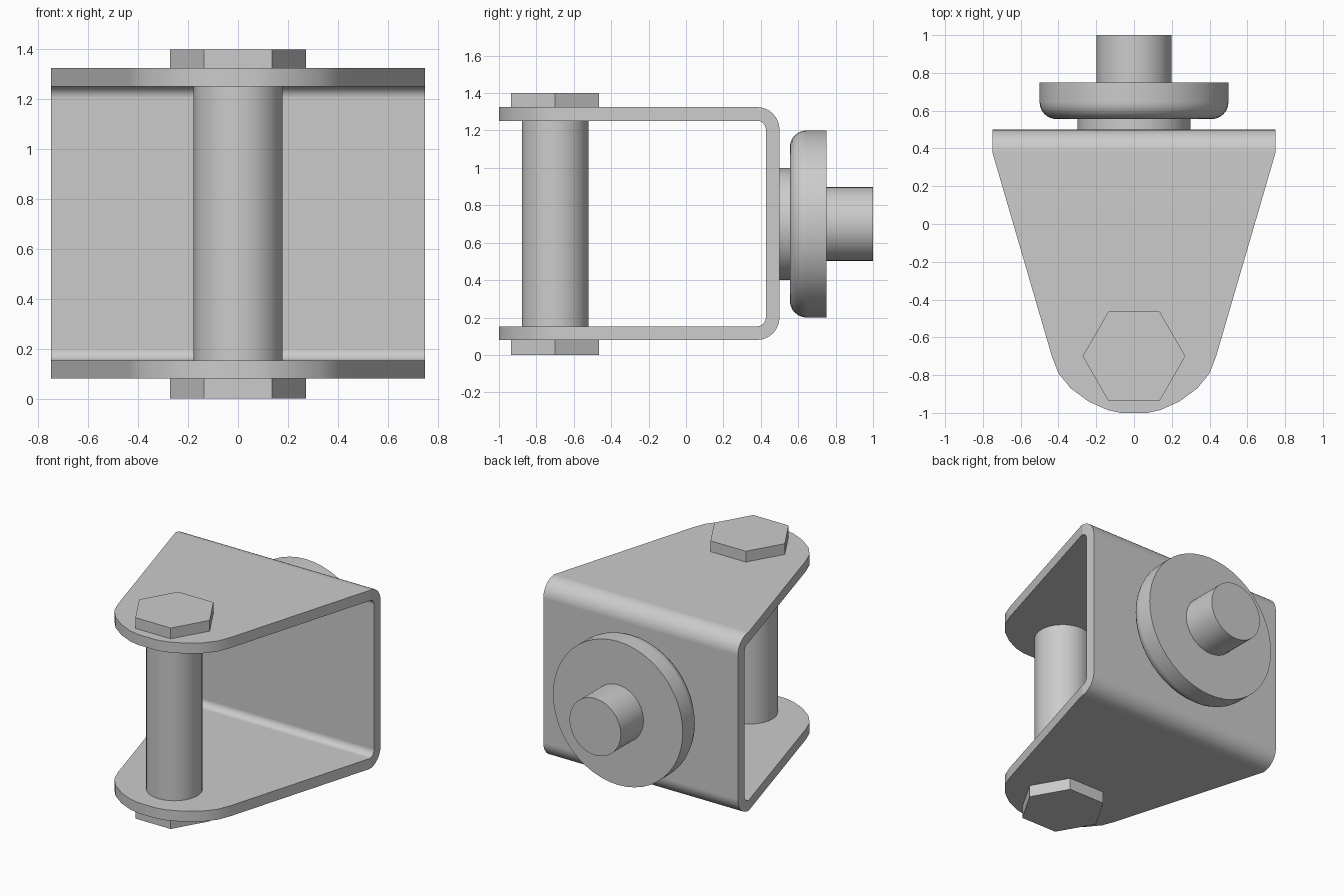
import bpy, bmesh, math

cube = bpy.data.objects.get("Cube")
if cube:
    bpy.data.objects.remove(cube, do_unlink=True)

steel = bpy.data.materials.new("grey_steel")
steel.use_nodes = True
GREY = (0.6, 0.6, 0.6, 1)
steel.diffuse_color = GREY
steel.node_tree.nodes["Principled BSDF"].inputs["Base Color"].default_value = GREY


def finish(name, bm):
    """Turn a bmesh into a smooth-shaded object with crisp edges."""
    bmesh.ops.recalc_face_normals(bm, faces=bm.faces)
    mesh = bpy.data.meshes.new(name)
    bm.to_mesh(mesh)
    bm.free()
    mesh.materials.append(steel)
    obj = bpy.data.objects.new(name, mesh)
    bpy.context.collection.objects.link(obj)
    bpy.ops.object.select_all(action='DESELECT')
    obj.select_set(True)
    bpy.context.view_layer.objects.active = obj
    bpy.ops.object.shade_smooth_by_angle(angle=math.radians(30))
    weighted = obj.modifiers.new("flat_faces", 'WEIGHTED_NORMAL')
    weighted.keep_sharp = True
    return obj


def loft(name, rings):
    """Skin a list of equal-sized rings and cap both ends."""
    bm = bmesh.new()
    loops = [[bm.verts.new(p) for p in ring] for ring in rings]
    n = len(loops[0])
    for a, b in zip(loops, loops[1:]):
        for i in range(n):
            j = (i + 1) % n
            bm.faces.new((a[i], a[j], b[j], b[i]))
    bm.faces.new(loops[0])
    bm.faces.new(loops[-1])
    return finish(name, bm)


def ring(radius, sides):
    angles = [2 * math.pi * i / sides for i in range(sides)]
    return [(radius * math.cos(a), radius * math.sin(a)) for a in angles]


PIN_Y, AXIS_Z = -0.70, 0.70


def upright(name, radius, z0, z1, sides):
    return loft(name, [[(x, y + PIN_Y, z) for x, y in ring(radius, sides)] for z in (z0, z1)])


def turned(name, profile, sides=48):
    """Solid of revolution about the rear axis; profile is (radius, y)."""
    return loft(name, [[(x, y, z + AXIS_Z) for x, z in ring(r, sides)] for r, y in profile])


# Bent plate bracket: rounded tapering arms joined by two bends
BOTTOM, TOP, THICK, BEND, BEND_Y, WIDE = 0.08, 1.325, 0.073, 0.12, 0.38, 0.75
arm = [(0.07, -1), (0.14, -0.985), (0.24, -0.94), (0.335, -0.87),
       (0.40, -0.79), (0.435, -0.70), (WIDE, BEND_Y)]


def section(w, outer, inner):
    return [(-w, *outer), (w, *outer), (w, *inner), (-w, *inner)]


lower = [section(w, (y, BOTTOM), (y, BOTTOM + THICK)) for w, y in arm]
for i in range(1, 9):
    a = math.pi / 2 * i / 8
    outer, inner = [(BEND_Y + r * math.sin(a), BOTTOM + BEND - r * math.cos(a))
                    for r in (BEND, BEND - THICK)]
    lower.append(section(WIDE, outer, inner))
upper = [[(x, y, BOTTOM + TOP - z) for x, y, z in s] for s in reversed(lower)]
loft("bracket", lower + upper)

# Pin with a hexagonal head at each end
upright("pin", 0.178, BOTTOM + 0.03, TOP - 0.03, 32)
upright("upper_hex_head", 0.272, TOP, 1.4, 6)
upright("lower_hex_head", 0.272, 0, BOTTOM, 6)

# Rear washer, round-edged disc and stub shaft
turned("washer", [(0.30, 0.49), (0.30, 0.57)])
rim = [(0.41 + 0.09 * math.sin(a), 0.645 - 0.09 * math.cos(a))
       for a in [math.pi / 2 * i / 6 for i in range(7)]]
turned("rear_disc", rim + [(0.50, 0.75)])
turned("stub_shaft", [(0.198, 0.74), (0.198, 1.0)], 32)
